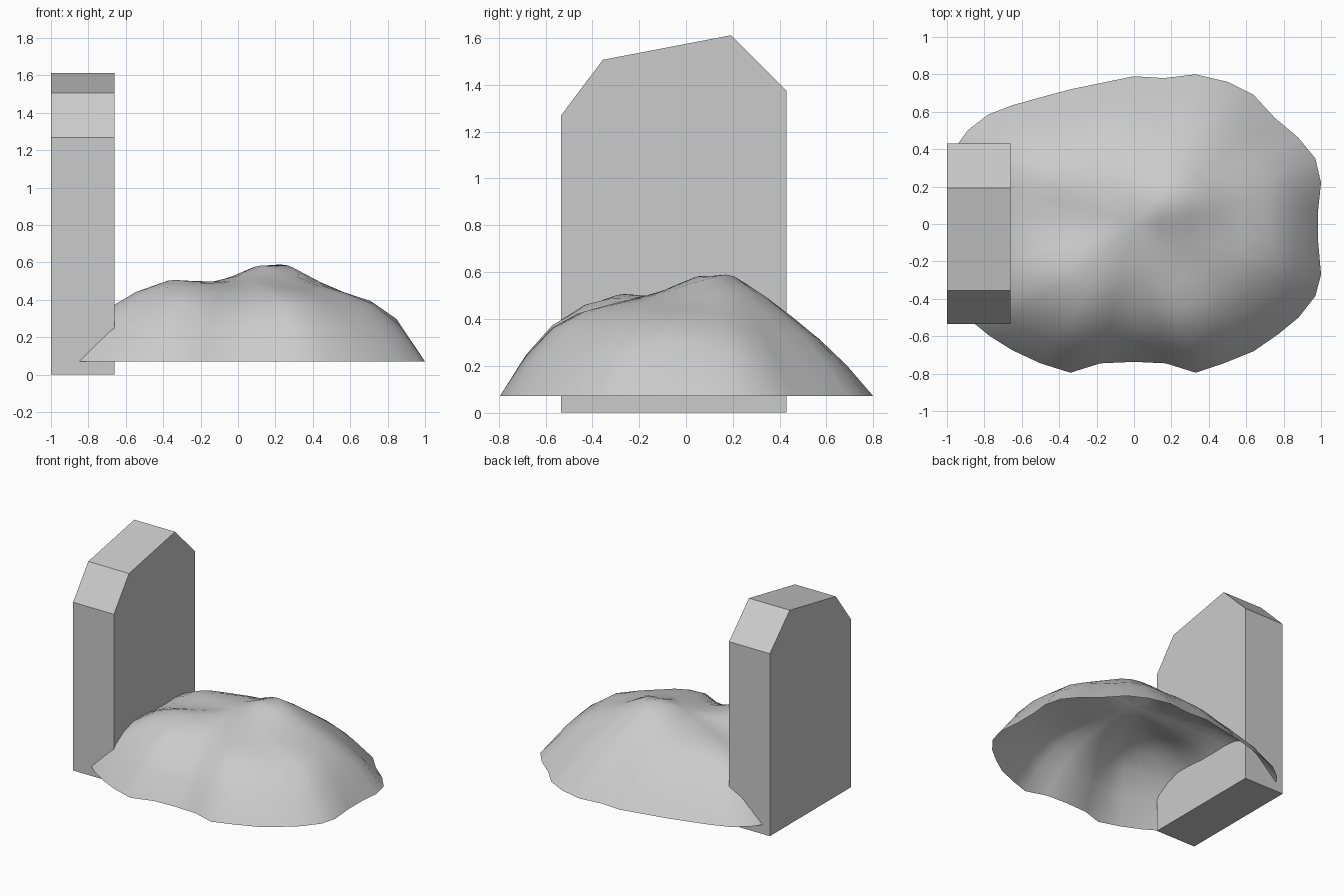
import bpy, bmesh, math


def make_object(name, bm):
    bmesh.ops.recalc_face_normals(bm, faces=bm.faces)
    mesh = bpy.data.meshes.new(name)
    bm.to_mesh(mesh)
    bm.free()
    obj = bpy.data.objects.new(name, mesh)
    bpy.context.collection.objects.link(obj)
    return obj


# Upright slab: side profile (y, z) extruded along x
profile = [(-0.535, 0), (0.43, 0), (0.43, 1.375), (0.193, 1.612), (-0.355, 1.507), (-0.535, 1.268)]
bm = bmesh.new()
face = bm.faces.new([bm.verts.new((-1, y, z)) for y, z in profile])
ext = bmesh.ops.extrude_face_region(bm, geom=[face])["geom"]
bmesh.ops.translate(bm, vec=(0.34, 0, 0), verts=[v for v in ext if isinstance(v, bmesh.types.BMVert)])
make_object("headstone", bm)

# Earth mound: open shell, rings shrinking from the ground outline to the top
outline = [
    (0.985, 0.08), (1, 0.22), (0.97, 0.35), (0.88, 0.46), (0.75, 0.57), (0.64, 0.69),
    (0.5, 0.76), (0.33, 0.8), (0.16, 0.78), (0, 0.79), (-0.17, 0.755), (-0.34, 0.72),
    (-0.5, 0.677), (-0.65, 0.635), (-0.78, 0.585), (-0.89, 0.5), (-0.94, 0.43), (-0.97, 0.28),
    (-0.96, 0.1), (-0.96, -0.1), (-0.97, -0.28), (-0.94, -0.42), (-0.85, -0.535), (-0.77, -0.6),
    (-0.65, -0.675), (-0.5, -0.745), (-0.34, -0.795), (-0.18, -0.745), (0, -0.737), (0.17, -0.745),
    (0.33, -0.795), (0.48, -0.745), (0.64, -0.68), (0.77, -0.59), (0.88, -0.5), (0.97, -0.385),
    (1, -0.27), (0.985, -0.1)]
rings = [(1, 0.07), (0.86, 0.23), (0.72, 0.345), (0.58, 0.42), (0.44, 0.46), (0.3, 0.48), (0.15, 0.49)]
# Lumps and hollows: x, y, height, radius
lumps = [(0.2, 0.14, 0.115, 0.22), (-0.37, -0.27, 0.05, 0.2), (0, -0.42, -0.025, 0.14),
         (-0.4, 0.0, -0.035, 0.18), (0.15, 0.6, -0.045, 0.25), (-0.35, -0.55, 0.04, 0.15),
         (0.35, -0.55, 0.03, 0.15), (0.84, -0.05, 0.07, 0.22), (0.7, 0.5, -0.03, 0.2),
         (-0.68, -0.47, 0.05, 0.15), (-0.4, 0.6, -0.03, 0.2)]


def height(x, y, t, z):
    bump = sum(h * math.exp(-((x - a) ** 2 + (y - b) ** 2) / r ** 2) for a, b, h, r in lumps)
    return z + bump * min(1, (1 - t) / 0.14)


bm = bmesh.new()
loops = [[bm.verts.new((x * t, y * t, height(x * t, y * t, t, z))) for x, y in outline] for t, z in rings]
n = len(outline)
for low, high in zip(loops, loops[1:]):
    for i in range(n):
        j = (i + 1) % n
        bm.faces.new((low[i], low[j], high[j], high[i]))
top = bm.verts.new((0, 0, height(0, 0, 0, 0.495)))
for i in range(n):
    bm.faces.new((loops[-1][i], loops[-1][(i + 1) % n], top))
mound = make_object("earth_mound", bm)
for p in mound.data.polygons:
    p.use_smooth = True
